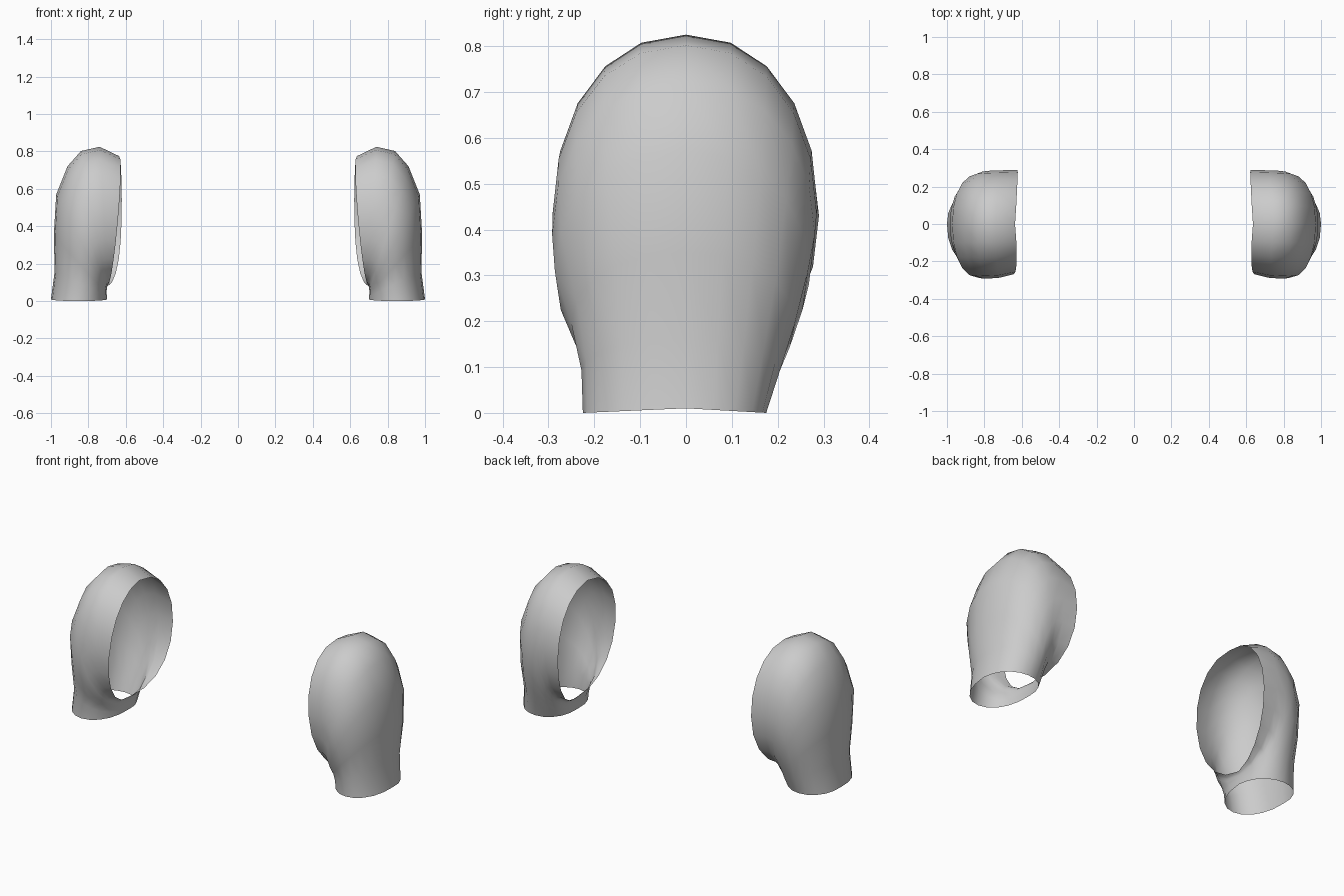
import bpy, bmesh, math

if "Cube" in bpy.data.objects:
    bpy.data.objects.remove(bpy.data.objects["Cube"])

N = 20  # points around each ring

# Rings fan round the underarm from armhole to cuff:
# underarm x, z, outer x, z, front y, back y, front bow, back bow
RINGS = [
    (.697, .085, .636, .775, -.268, .290, -.024, -.044),
    (.700, .076, .740, .825, -.287, .287, -.003, -.008),
    (.701, .067, .840, .802, -.291, .285, 0, 0),
    (.702, .058, .912, .720, -.292, .281, 0, 0),
    (.702, .048, .972, .570, -.286, .266, 0, 0),
    (.702, .038, .985, .350, -.250, .237, 0, 0),
    (.701, .025, .980, .160, -.228, .205, 0, 0),
    (.700, .010, 1.00, .010, -.225, .175, 0, 0),
]


def spow(v, p):
    return math.copysign(abs(v) ** p, v)


def ring_points(r, last):
    bx, bz, tx, tz, front, back, bow_f, bow_b = r
    pts = []
    for i in range(N):
        a = 2 * math.pi * i / N
        c, s = spow(math.cos(a), .96), spow(math.sin(a), .92)
        t = (1 + c) / 2
        y = s * back if s > 0 else -s * front
        # The armhole edge bows inward, more so low down at the back
        bow = abs(s) * (bow_b * (1 - .5 * c) if s > 0 else bow_f)
        z = bz + (tz - bz) * t - (.01 * abs(s) if last else 0)
        pts.append((bx + (tx - bx) * t + bow, y, z))
    return pts


def make_sleeve(name, side):
    bm = bmesh.new()
    rows = [[bm.verts.new((side * x, y, z)) for x, y, z in
             ring_points(r, k == len(RINGS) - 1)] for k, r in enumerate(RINGS)]
    # Skin between neighbouring rings, both ends left open
    for a, b in zip(rows, rows[1:]):
        for i in range(N):
            j = (i + 1) % N
            bm.faces.new((a[i], a[j], b[j], b[i]))
    bm.normal_update()
    # Point the normals outward
    if sum(f.normal.x * side * f.calc_area() for f in bm.faces) < 0:
        bmesh.ops.reverse_faces(bm, faces=bm.faces[:])
    me = bpy.data.meshes.new(name)
    bm.to_mesh(me)
    bm.free()
    ob = bpy.data.objects.new(name, me)
    bpy.context.collection.objects.link(ob)
    bpy.ops.object.select_all(action='DESELECT')
    ob.select_set(True)
    bpy.context.view_layer.objects.active = ob
    bpy.ops.object.shade_smooth_by_angle(angle=math.radians(40))


# Pair of short sleeves
make_sleeve("right_sleeve", 1)
make_sleeve("left_sleeve", -1)
